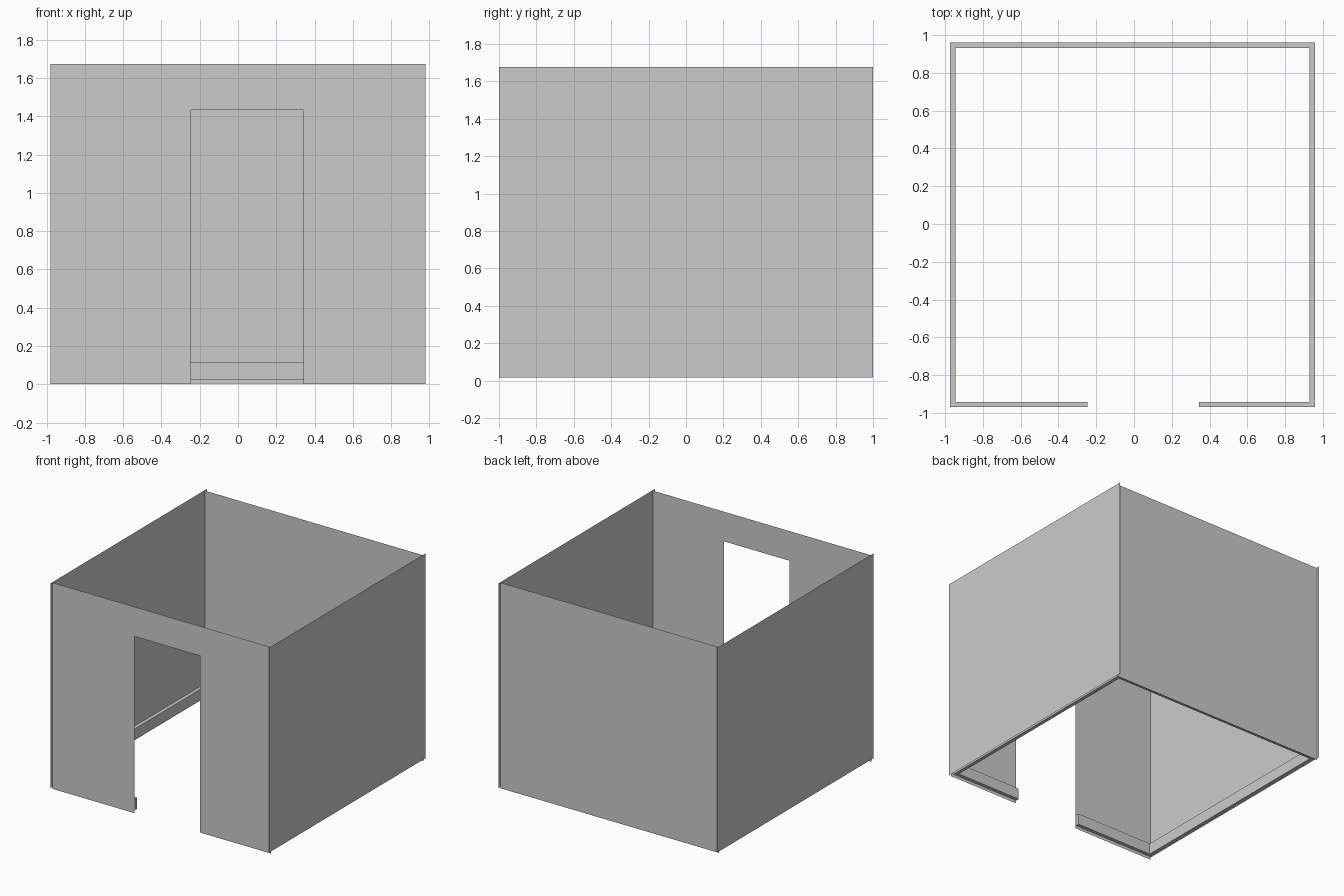
import bpy

if "Cube" in bpy.data.objects:
    bpy.data.objects.remove(bpy.data.objects["Cube"])

WX, WY = 0.979, 0.975              # wall plane positions
DOOR_L, DOOR_R, DOOR_TOP = -0.245, 0.343, 1.432


def make_mesh(name, verts, faces):
    mesh = bpy.data.meshes.new(name)
    mesh.from_pydata(verts, [], faces)
    mesh.update()
    obj = bpy.data.objects.new(name, mesh)
    bpy.context.collection.objects.link(obj)
    return obj


def sheet(name, outline, to_3d):
    """Single flat face from a 2D outline."""
    return make_mesh(name, [to_3d(a, b) for a, b in outline], [range(len(outline))])


def rect(half, low, high):
    return [(-half, low), (half, low), (half, high), (-half, high)]


# Side walls: thin sheets running slightly past the front and back walls
for name, x in (("left_wall", -WX), ("right_wall", WX)):
    sheet(name, rect(1.0, 0.017, 1.677), lambda y, z, x=x: (x, y, z))

# Back wall
sheet("back_wall", rect(WX, 0.005, 1.672), lambda x, z: (x, WY, z))

# Front wall with the doorway notched out of its lower edge
front = [(-WX, 0), (DOOR_L, 0), (DOOR_L, DOOR_TOP), (DOOR_R, DOOR_TOP),
         (DOOR_R, 0), (WX, 0), (WX, 1.672), (-WX, 1.672)]
sheet("front_wall", front, lambda x, z: (x, -WY, z))

# Baseboard: mitred strip around the inside, broken at the doorway
Z0, Z1 = 0.022, 0.113
outer = [(DOOR_L, -0.97), (-0.974, -0.97), (-0.974, 0.961),
         (0.959, 0.961), (0.959, -0.97), (DOOR_R, -0.97)]
inner = [(DOOR_L, -0.942), (-0.945, -0.942), (-0.945, 0.932),
         (0.93, 0.932), (0.93, -0.942), (DOOR_R, -0.942)]
verts = []
for o, i in zip(outer, inner):
    verts += [(*o, Z0), (*o, Z1), (*i, Z1), (*i, Z0)]
last = 4 * (len(outer) - 1)
faces = [(3, 2, 1, 0), (last, last + 1, last + 2, last + 3)]
for s in range(0, last, 4):
    for k in range(4):
        n = (k + 1) % 4
        faces.append((s + k, s + n, s + 4 + n, s + 4 + k))
make_mesh("baseboard", verts, faces)
